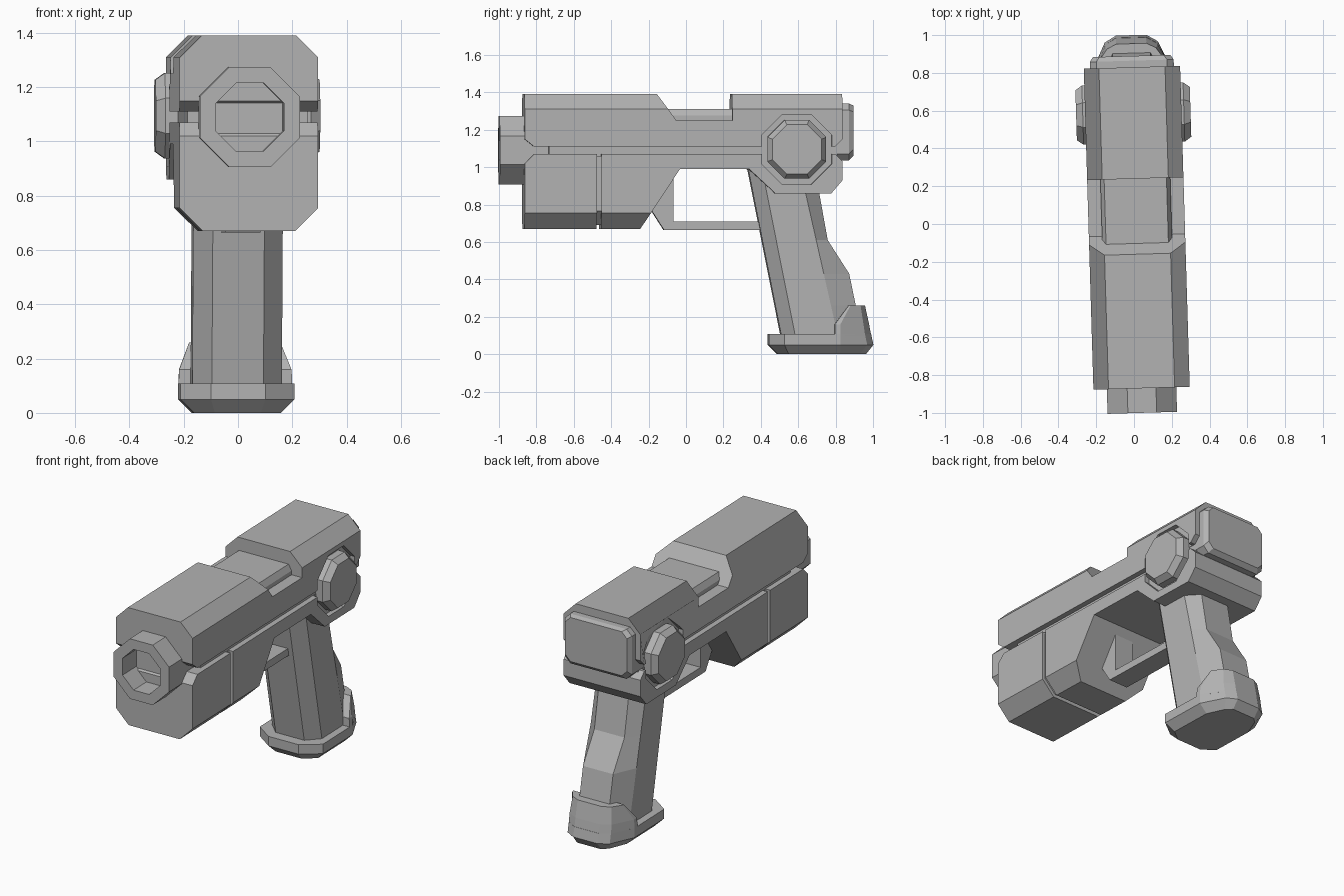
import bpy, bmesh, math
from mathutils import Vector

if "Cube" in bpy.data.objects:
    bpy.data.objects.remove(bpy.data.objects["Cube"], do_unlink=True)

YAW, SHIFT = 0.03, 0.014          # the whole model is turned slightly
grey = bpy.data.materials.new("plain grey")
grey.use_nodes = True
grey.diffuse_color = (0.45, 0.45, 0.45, 1)
grey.node_tree.nodes["Principled BSDF"].inputs["Base Color"].default_value = (0.45, 0.45, 0.45, 1)


def finish(name, bm):
    bmesh.ops.recalc_face_normals(bm, faces=bm.faces)
    me = bpy.data.meshes.new(name)
    bm.to_mesh(me)
    bm.free()
    me.materials.append(grey)
    ob = bpy.data.objects.new(name, me)
    ob.rotation_euler.z = YAW
    ob.location.x = SHIFT
    bpy.context.collection.objects.link(ob)
    return ob


def loft(name, rings):
    """Bridge rings of equal length and cap both ends."""
    bm = bmesh.new()
    vs = [[bm.verts.new(p) for p in r] for r in rings]
    n = len(vs[0])
    for a, b in zip(vs, vs[1:]):
        for i in range(n):
            j = (i + 1) % n
            bm.faces.new((a[i], a[j], b[j], b[i]))
    bm.faces.new(vs[0])
    bm.faces.new(vs[-1])
    return finish(name, bm)


def prism(name, profile, half, chamfer=None):
    """Extrude a (y, z) profile across x; chamfer = (x, z) pair trimming both long edges."""
    bm = bmesh.new()
    lo = [bm.verts.new((-half, y, z)) for y, z in profile]
    hi = [bm.verts.new((half, y, z)) for y, z in profile]
    n = len(profile)
    for i in range(n):
        j = (i + 1) % n
        bm.faces.new((lo[i], lo[j], hi[j], hi[i]))
    bm.faces.new(lo)
    bm.faces.new(hi)
    if chamfer:
        (x1, z1), (x2, z2) = chamfer
        for s in (-1, 1):
            no = Vector((s * abs(z2 - z1), 0, math.copysign(abs(x1 - x2), z2 - z1)))
            bmesh.ops.bisect_plane(bm, geom=bm.verts[:] + bm.edges[:] + bm.faces[:],
                                   plane_co=(s * x1, 0, z1), plane_no=no, clear_outer=True)
            bmesh.ops.holes_fill(bm, edges=[e for e in bm.edges if e.is_boundary], sides=0)
    return finish(name, bm)


def octagon(apothem):
    r = apothem / math.cos(math.pi / 8)
    return [(r * math.cos(math.pi * (k + 0.5) / 4), r * math.sin(math.pi * (k + 0.5) / 4))
            for k in range(8)]


def cut(ob, cutter):
    m = ob.modifiers.new("cut", 'BOOLEAN')
    m.operation, m.solver, m.object = 'DIFFERENCE', 'EXACT', cutter
    bpy.context.view_layer.objects.active = ob
    bpy.ops.object.modifier_apply(modifier=m.name)


def mirrored(pts):
    """Close a right-hand outline of (x, y, z) points with its mirror image."""
    return pts + [(-x, y, z) for x, y, z in reversed(pts)]


# Upper slide with the top notch
slide = prism("slide", [(-0.87, 1.15), (-0.82, 1.11), (0.79, 1.11), (0.83, 1.15), (0.83, 1.39),
                        (0.24, 1.39), (0.24, 1.25), (-0.06, 1.25), (-0.16, 1.39), (-0.87, 1.39)],
              0.255, ((0.255, 1.31), (0.175, 1.39)))
prism("notch_block", [(-0.12, 1.2), (0.26, 1.2), (0.26, 1.31), (-0.12, 1.31)],
      0.185, ((0.185, 1.275), (0.165, 1.31)))

# Lower frame in two pieces separated by a thin slit
under = ((0.255, 0.755), (0.17, 0.67))
prism("frame_front", [(-0.87, 1.02), (-0.82, 1.07), (-0.485, 1.07), (-0.485, 0.67), (-0.87, 0.67)],
      0.255, under)
frame = prism("frame_rear", [(-0.46, 1.07), (0.79, 1.07), (0.83, 1.03), (0.83, 0.93), (0.77, 0.86),
                             (0.47, 0.86), (0.33, 0.99), (-0.04, 0.99), (-0.25, 0.67), (-0.46, 0.67)],
              0.255, under)
prism("slit_filler", [(-0.5, 1.06), (-0.44, 1.06), (-0.44, 0.69), (-0.5, 0.69)],
      0.235, ((0.235, 0.765), (0.16, 0.69)))
prism("core", [(-0.74, 1.0), (0.8, 1.0), (0.8, 1.2), (-0.74, 1.2)], 0.222)

# Side discs seated in octagonal recesses
for s, side in ((1, "left"), (-1, "right")):
    def ring(x, a):
        return [(s * x, 0.585 + u, 1.095 + v) for u, v in octagon(a)]
    cutter = loft("recess_cutter", [ring(0.225, 0.187), ring(0.32, 0.187)])
    cut(slide, cutter)
    cut(frame, cutter)
    bpy.data.objects.remove(cutter, do_unlink=True)
    loft(side + "_disc", [ring(0.2, 0.157), ring(0.268, 0.157), ring(0.303, 0.132)])

# Octagonal barrel with a blind bore
loft("barrel", [[(u, y, 1.09 + v) for u, v in octagon(a)]
                for y, a in ((-0.72, 0.184), (-1.0, 0.184), (-1.0, 0.125), (-0.86, 0.125))])


# Rear plate with clipped corners
def plate(y, w, z0, z1, c=0.035):
    return mirrored([(w - c, y, z0), (w, y, z0 + c), (w, y, z1 - c), (w - c, y, z1)])


loft("rear_plate", [plate(0.8, 0.222, 1.035, 1.34), plate(0.865, 0.222, 1.035, 1.34),
                    plate(0.89, 0.205, 1.06, 1.33)])

# Trigger guard
prism("trigger_guard", [(-0.2, 1.0), (-0.2, 0.79), (-0.12, 0.665), (0.42, 0.665),
                        (0.42, 0.71), (-0.07, 0.71), (-0.07, 1.0)], 0.065)

# Grip: slanted eight-sided column with a stepped back
rings = []
for z, back in ((1.0, 0.685), (0.86, 0.71), (0.61, 0.755), (0.43, 0.87), (0.26, 0.905), (0.06, 0.94)):
    front = 0.33 + (0.99 - z) * 0.199
    side_back = 0.635 + (0.86 - z) * 0.226
    rings.append(mirrored([(0.095, front, z), (0.165, front + 0.072, z),
                           (0.165, side_back, z), (0.1, back, z)]))
loft("grip", rings)


# Base of the grip and its raised heel
def base_ring(z, inset, top=0.0):
    return mirrored([(0.1 - inset * 0.3, 0.44 + inset, z), (0.21 - inset, 0.52 + inset * 0.5, z),
                     (0.21 - inset, 0.82, z), (0.14 - inset * 0.5, 0.965 - inset * 0.8 - top, z),
                     (0.08, 1.0 - inset * 0.8 - top, z)])


loft("grip_base", [base_ring(0.0, 0.05), base_ring(0.05, 0.0), base_ring(0.108, 0.0, 0.012)])
loft("grip_heel", [mirrored([(x, y, z) for x, y in pts]) for z, pts in (
    (0.1, ((0.21, 0.79), (0.21, 0.82), (0.14, 0.954), (0.08, 0.988))),
    (0.16, ((0.207, 0.79), (0.207, 0.82), (0.14, 0.945), (0.08, 0.977))),
    (0.26, ((0.168, 0.865), (0.168, 0.875), (0.13, 0.93), (0.08, 0.955))))])
